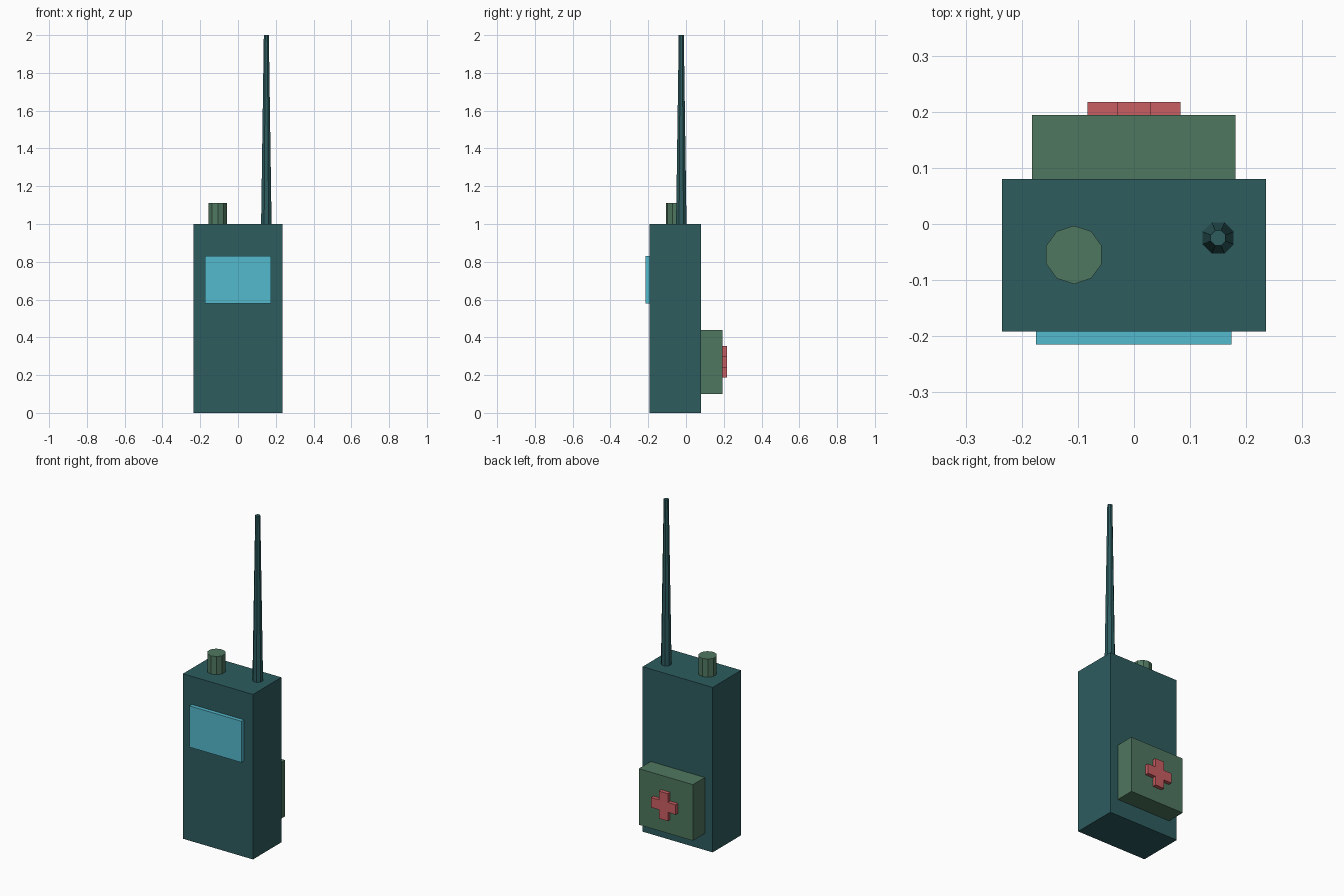
import bpy
import bmesh
import math
from mathutils import Matrix

default = bpy.data.objects.get("Cube")
if default:
    bpy.data.objects.remove(default)


def material(name, rgb):
    """Flat material from 0-255 display values, converted to linear."""
    lin = [((c / 255 + 0.055) / 1.055) ** 2.4 for c in rgb] + [1.0]
    mat = bpy.data.materials.new(name)
    mat.use_nodes = True
    mat.diffuse_color = lin
    mat.node_tree.nodes["Principled BSDF"].inputs["Base Color"].default_value = lin
    return mat


teal = material("dark teal", (45, 92, 95))
green = material("muted green", (79, 119, 95))
cyan = material("screen cyan", (84, 186, 205))
red = material("soft red", (201, 94, 98))


def finish(name, bm, mat):
    bmesh.ops.recalc_face_normals(bm, faces=bm.faces)
    mesh = bpy.data.meshes.new(name)
    bm.to_mesh(mesh)
    bm.free()
    mesh.materials.append(mat)
    obj = bpy.data.objects.new(name, mesh)
    bpy.context.collection.objects.link(obj)
    return obj


def box(name, x, y, z, mat):
    """Box spanning the given (min, max) ranges."""
    bm = bmesh.new()
    spans = (x, y, z)
    centre = [(a + b) / 2 for a, b in spans]
    size = [b - a for a, b in spans]
    bmesh.ops.create_cube(bm, size=1, matrix=Matrix.Translation(centre) @ Matrix.Diagonal(size + [1]))
    return finish(name, bm, mat)


def post(name, x, y, z, r_low, r_high, sides, turn, mat):
    """Upright faceted cylinder or taper between two heights."""
    bm = bmesh.new()
    place = Matrix.Translation((x, y, (z[0] + z[1]) / 2)) @ Matrix.Rotation(turn, 4, "Z")
    bmesh.ops.create_cone(bm, cap_ends=True, segments=sides, radius1=r_low,
                          radius2=r_high, depth=z[1] - z[0], matrix=place)
    return finish(name, bm, mat)


def cross(name, half, arm, y, z, mat):
    """Plus-shaped outline in the xz plane, extruded along y."""
    corner = [(half, -arm), (half, arm), (arm, arm)]
    outline = []
    for quarter in range(4):
        outline += corner
        corner = [(-v, u) for u, v in corner]
    bm = bmesh.new()
    face = bm.faces.new([bm.verts.new((u, y[0], z + v)) for u, v in outline])
    side = bmesh.ops.extrude_face_region(bm, geom=[face])
    moved = [e for e in side["geom"] if isinstance(e, bmesh.types.BMVert)]
    bmesh.ops.translate(bm, verts=moved, vec=(0, y[1] - y[0], 0))
    return finish(name, bm, mat)


# Handset case and front screen
box("body", (-0.235, 0.235), (-0.192, 0.08), (0, 1), teal)
box("screen", (-0.175, 0.174), (-0.215, -0.192), (0.58, 0.83), cyan)

# Rear pouch with raised cross
box("rear_pouch", (-0.182, 0.181), (0.08, 0.194), (0.10, 0.44), green)
cross("cross_badge", 0.083, 0.03, (0.194, 0.217), 0.27, red)

# Controls on the top
post("knob", -0.107, -0.055, (1, 1.11), 0.052, 0.052, 10, math.pi / 10 * 2, green)
post("antenna", 0.15, -0.025, (1, 2), 0.03, 0.0145, 8, math.pi / 8, teal)
